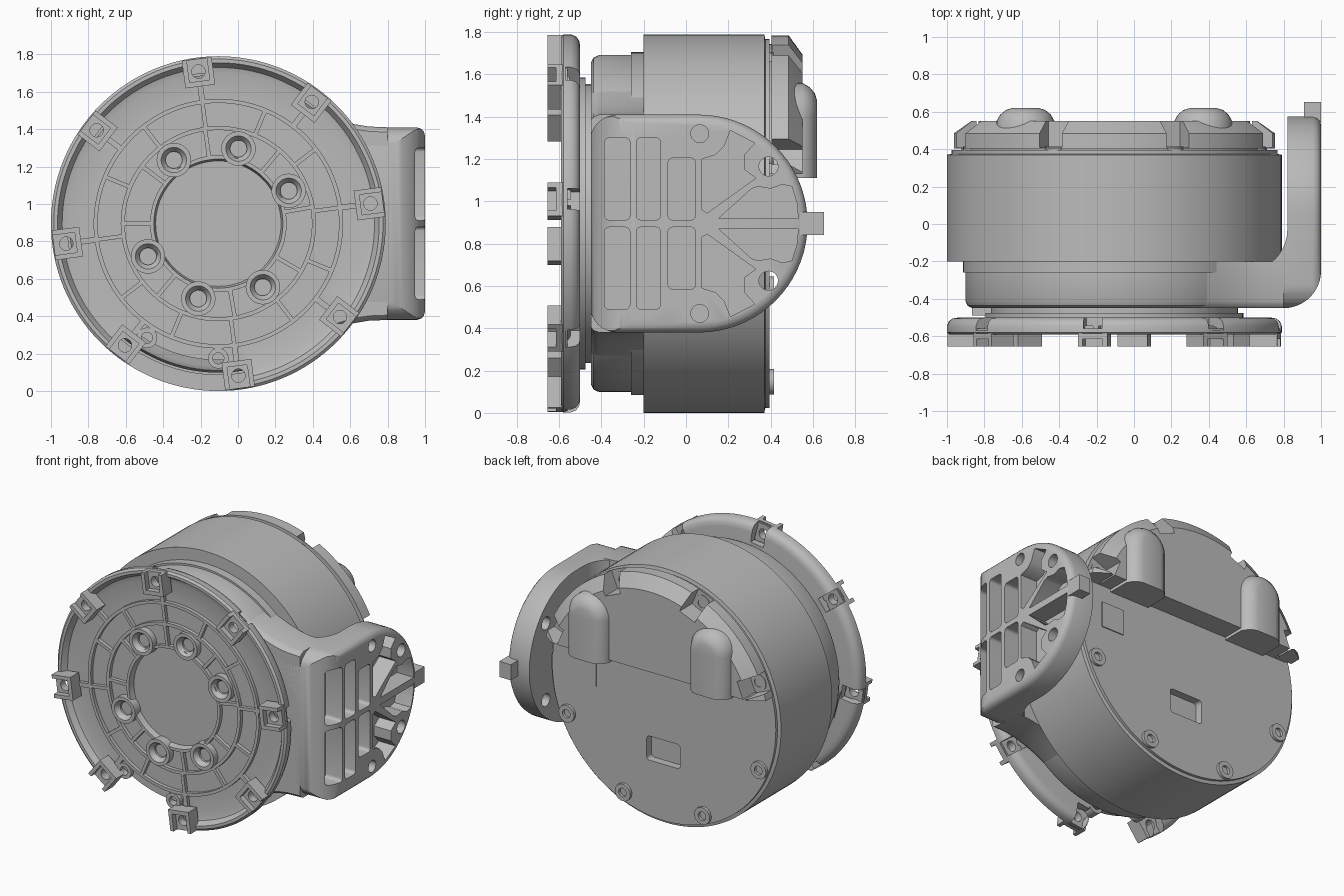
import bpy, bmesh, math
from math import sin, cos, radians, pi

if "Cube" in bpy.data.objects:
    bpy.data.objects.remove(bpy.data.objects["Cube"])

CX, CZ, R = -0.105, 0.895, 0.895      # main axis runs along y

grey = bpy.data.materials.new("cast_grey")
grey.diffuse_color = (0.5, 0.5, 0.5, 1)
grey.use_nodes = True
grey.node_tree.nodes["Principled BSDF"].inputs["Base Color"].default_value = grey.diffuse_color


def finish(name, bm):
    bmesh.ops.recalc_face_normals(bm, faces=bm.faces[:])
    me = bpy.data.meshes.new(name)
    bm.to_mesh(me)
    bm.free()
    me.materials.append(grey)
    ob = bpy.data.objects.new(name, me)
    bpy.context.collection.objects.link(ob)
    return ob


def loft(name, rings):
    """Skin equal-length rings of points and cap both ends."""
    bm = bmesh.new()
    vs = [[bm.verts.new(p) for p in ring] for ring in rings]
    n = len(vs[0])
    for a, b in zip(vs, vs[1:]):
        for i in range(n):
            j = (i + 1) % n
            bm.faces.new((a[i], a[j], b[j], b[i]))
    bm.faces.new(vs[0])
    bm.faces.new(vs[-1])
    return finish(name, bm)


PLACE = {'x': lambda u, v, w: (w, u, v), 'y': lambda u, v, w: (u, w, v),
         'z': lambda u, v, w: (u, v, w)}


def prism(name, pts, axis, a, b):
    f = PLACE[axis]
    return loft(name, [[f(u, v, w) for u, v in pts] for w in (a, b)])


def lathe(name, prof, c=(CX, CZ), seg=96):
    """Revolve a (radius, y) profile about a y-parallel axis."""
    bm = bmesh.new()
    vs = [[bm.verts.new((c[0] + r * cos(2 * pi * k / seg), y, c[1] + r * sin(2 * pi * k / seg)))
           for r, y in prof] for k in range(seg)]
    n = len(prof)
    last = n - 1 if prof[0][0] == 0 and prof[-1][0] == 0 else n
    for k in range(seg):
        a, b = vs[k], vs[(k + 1) % seg]
        for i in range(last):
            j = (i + 1) % n
            bm.faces.new((a[i], a[j], b[j], b[i]))
    bmesh.ops.remove_doubles(bm, verts=bm.verts[:], dist=1e-6)
    return finish(name, bm)


def boolean(ob, cutters, op='DIFFERENCE'):
    bpy.context.view_layer.objects.active = ob
    for c in cutters:
        c.hide_render = True
        m = ob.modifiers.new("cut", 'BOOLEAN')
        m.operation, m.solver, m.object = op, 'EXACT', c
        bpy.ops.object.modifier_apply(modifier=m.name)
        bpy.data.objects.remove(c)


def polar(r, a, t=0):
    a = radians(a)
    return (CX + r * cos(a) - t * sin(a), CZ + r * sin(a) + t * cos(a))


def radial_box(name, a, r0, r1, w, y0, y1):
    pts = [polar(r0, a, -w / 2), polar(r1, a, -w / 2), polar(r1, a, w / 2), polar(r0, a, w / 2)]
    return prism(name, pts, 'y', y0, y1)


def arc(cx, cy, r, a0, a1, n):
    return [(cx + r * cos(radians(a0 + (a1 - a0) * i / n)),
             cy + r * sin(radians(a0 + (a1 - a0) * i / n))) for i in range(n + 1)]


def rrect(u0, v0, u1, v1, r=0.022):
    return (arc(u1 - r, v0 + r, r, -90, 0, 4) + arc(u1 - r, v1 - r, r, 0, 90, 4) +
            arc(u0 + r, v1 - r, r, 90, 180, 4) + arc(u0 + r, v0 + r, r, 180, 270, 4))


def box(name, x0, x1, y0, y1, z0, z1):
    return prism(name, [(x0, y0), (x1, y0), (x1, y1), (x0, y1)], 'z', z0, z1)


def hole(a, r, rad, y0, y1):
    return lathe("hole", [(0, y0), (rad, y0), (rad, y1), (0, y1)], polar(r, a), 20)


# Main housing drum with a recessed label pocket on the back
housing = lathe("housing", [(0, -.45), (.76, -.45), (.785, -.437), (.797, -.41), (.797, -.26),
                            (.81, -.26), (.81, -.2), (R, -.2), (R, .37), (.872, .375),
                            (.872, .395), (0, .395)], seg=128)
boolean(housing, [prism("pocket", rrect(-.23, .42, .03, .59), 'y', .34, .5)])
prism("label_plate", rrect(.42, .83, .6, 1.01, .005), 'y', .39, .402)

# Raised crescent on the back, with screw notches
back_cap = lathe("back_cap", [(0, .385), (.85, .385), (.85, .405), (.89, .405), (.89, .485),
                              (.80, .55), (0, .55)], seg=128)
boolean(back_cap, [box("lower", -2, 2, 0, 1, -1, 1.13)] +
        [radial_box("notch", a, .76, 1.1, .13, .41, .8) for a in (22.5, 67.5, 112.5, 157.5)])
for k in range(8):
    lathe("back_lug", [(.03, .36), (.06, .36), (.06, .415), (.03, .415)],
          polar(.81, 22.5 + 45 * k), 20)

# Two pillow bumps on the crescent
for bx in (CX - .475, CX + .475):
    rings = []
    for y, o in ((.39, 0), (.55, 0), (.585, .02), (.61, .05), (.62, .085)):
        h = .155 - o
        pts = [(bx - h, 1.11), (bx + h, 1.11)] + arc(bx, 1.405, h, 0, 180, 16)
        rings.append([(u, y, v) for u, v in pts])
    loft("back_bump", rings)

# Side arm: L-shaped sweep trimmed to a D outline with a rounded rim
L = ([(.2, -.45)] + arc(.8, -.25, .2, -90, 0, 12) + [(1, .65), (.82, .65)] +
     arc(.6, -.03, .22, 0, -90, 10) + [(.2, -.25)])
arm = prism("side_arm", L, 'z', .2, 1.6)


def d_outline(o):
    q, c = .515 - o, .13
    return (arc(.06, CZ, q, -90, 90, 36) + arc(-.455 + o + c, CZ + q - c, c, 90, 180, 8) +
            arc(-.455 + o + c, CZ - q + c, c, 180, 270, 8))


trim = loft("trim", [[(x, u, v) for u, v in d_outline(o)] for x, o in
                     ((.1, 0), (.955, 0), (.978, .007), (.993, .022), (1.0, .045))])
boolean(arm, [trim], 'INTERSECT')

# Weight-saving pockets and screw holes on the arm, mirrored about the axis height
cuts = []
for s in (1, -1):
    def flip(pts):
        return [(u, CZ + s * (v - CZ)) for u, v in pts]
    for u0, u1, top in ((-.385, -.265, 1.3), (-.235, -.12, 1.3), (-.085, .045, 1.205)):
        cuts.append(prism("pocket", flip(rrect(u0, .912, u1, top)), 'x', .87, 1.1))
    tall = [(.075, .96), (.1, .945), (.33, 1.11), (.275, 1.15), (.275, 1.22), (.325, 1.275),
            (.21, 1.335), (.18, 1.26), (.14, 1.22), (.075, 1.2)]
    fan = [(.155, .92), (.53, .92), (.525, .99), (.5, 1.07), (.455, 1.08), (.4, 1.06),
           (.34, 1.07), (.31, 1.06)]
    cuts.append(prism("pocket", flip(tall), 'x', .87, 1.1))
    cuts.append(prism("pocket", flip(fan), 'x', .87, 1.1))
    cuts.append(prism("hole", flip(arc(.39, 1.165, .045, 0, 345, 23)), 'x', .7, 1.1))
    cuts.append(prism("hole", flip(arc(.065, 1.32, .042, 0, 345, 23)), 'x', .95, 1.1))
boolean(arm, cuts)
box("arm_tab", .91, 1.0, .54, .652, .84, .95)

# Flare that blends the arm into the front of the drum
half = [(.36, 1.535), (.45, 1.488), (.54, 1.452), (.62, 1.427), (.7, 1.414), (.8, 1.41)]
flare = half + [(u, 2 * CZ - v) for u, v in reversed(half)]
loft("arm_flare", [[(u, y, CZ + (v - CZ) * k) for u, v in flare]
                   for y, k in ((-.45, .95), (-.437, .98), (-.41, 1), (-.2, 1))])

# Neck between drum and front flange
lathe("neck", [(0, -.52), (.69, -.52), (.69, -.475), (.66, -.475), (.66, -.43), (0, -.43)])
radial_box("neck_block", 195, .5, .76, .2, -.49, -.44)

# Front flange with circular ribs and a rolled rim
P = [(0, -.53), (.335, -.53), (.345, -.572), (.365, -.572), (.365, -.545)]
for r in (.5, .645):
    P += [(r, -.545), (r, -.57), (r + .022, -.57), (r + .022, -.545)]
P += [(.8, -.545), (.835, -.555), (.86, -.592), (.88, -.592), (R, -.58), (R, -.545), (.885, -.52),
      (.865, -.505), (.835, -.5), (0, -.5)]
flange = lathe("front_flange", P, seg=128)
TABS = [7.5 + 45 * k for k in range(8)]
gap = ([polar(.73, 236 + 38 * i / 12) for i in range(13)] +
       [polar(1.1, 274 - 38 * i / 12) for i in range(13)])
boolean(flange, [prism("gap", gap, 'y', -.8, -.4)] +
        [radial_box("slot", a, .765, 1.0, .1, -.57, -.45) for a in TABS] +
        [hole(a, .82, .036, -.8, -.4) for a in TABS])

# Clip tabs around the rim, recessed and drilled
for a in TABS:
    tab = radial_box("rim_tab", a, .74, .888, .16, -.655, -.56)
    boolean(tab, [radial_box("recess", a, .768, .95, .108, -.7, -.615),
                  hole(a, .82, .036, -.8, -.4)])

# Screw bosses around the centre
for a in (25, 75, 125, 205, 255, 305):
    lathe("screw_boss", [(.045, -.52), (.045, -.56), (.068, -.592), (.092, -.592), (.092, -.52)],
          polar(.415, a), 32)

# Radial ribs in each band of the flange
for a in (10, 50, 98, 143, 180, 230, 280, 330):
    radial_box("inner_rib", a, .35, .51, .022, -.57, -.52)
for k in range(12):
    radial_box("middle_rib", 7.5 + 30 * k, .51, .655, .022, -.57, -.52)
for a in TABS:
    radial_box("outer_rib", a, .655, .76, .03, -.57, -.52)

# Small pockets beside the gap in the rim
for a in (238, 270):
    lathe("gap_post", [(.03, -.5), (.055, -.5), (.055, -.575), (.03, -.575)], polar(.72, a), 20)

# Smooth shading with sharp edges kept
for ob in bpy.context.scene.objects:
    ob.select_set(True)
    bpy.context.view_layer.objects.active = ob
bpy.ops.object.shade_smooth_by_angle(angle=radians(32))
